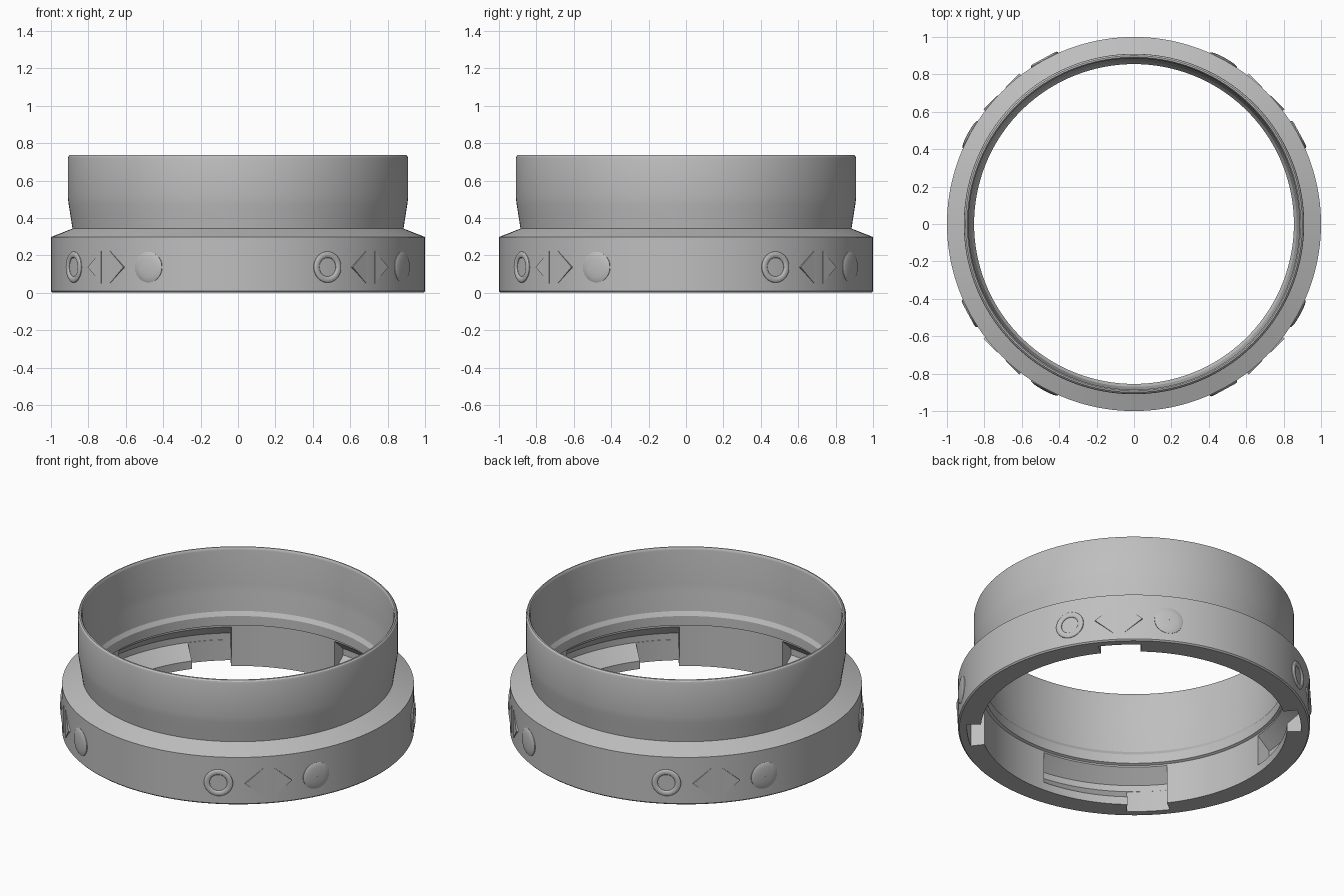
import bpy, bmesh
from math import radians, sin, cos, pi
from mathutils import Matrix

if "Cube" in bpy.data.objects:
    bpy.data.objects.remove(bpy.data.objects["Cube"])

grey = bpy.data.materials.new("plain_grey")
grey.use_nodes = True
grey.diffuse_color = (0.52, 0.52, 0.52, 1)
grey.node_tree.nodes["Principled BSDF"].inputs["Base Color"].default_value = (0.52, 0.52, 0.52, 1)


def make(name, bm):
    bmesh.ops.recalc_face_normals(bm, faces=bm.faces)
    mesh = bpy.data.meshes.new(name)
    bm.to_mesh(mesh)
    bm.free()
    mesh.materials.append(grey)
    obj = bpy.data.objects.new(name, mesh)
    bpy.context.collection.objects.link(obj)
    return obj


def activate(obj):
    bpy.ops.object.select_all(action='DESELECT')
    obj.select_set(True)
    bpy.context.view_layer.objects.active = obj


def smooth(obj):
    activate(obj)
    bpy.ops.object.shade_smooth_by_angle(angle=radians(25))


def lathe(name, profile, start=0, end=360, steps=160):
    """Turn a closed (radius, height) profile about z, fully or as a capped sector."""
    bm = bmesh.new()
    full = end - start == 360
    rings = []
    for i in range(steps if full else steps + 1):
        a = radians(start + (end - start) * i / steps)
        rings.append([bm.verts.new((r * cos(a), r * sin(a), z)) for r, z in profile])
    n = len(profile)
    for i in range(steps):
        p, q = rings[i], rings[(i + 1) % len(rings)]
        for j in range(n):
            k = (j + 1) % n
            bm.faces.new((p[j], q[j], q[k], p[k]))
    if not full:
        bm.faces.new(rings[0])
        bm.faces.new(rings[-1])
    return make(name, bm)


def outward(angle):
    """Frame on the skirt wall: local x along the rim, y up, z outward."""
    a = radians(angle)
    frame = Matrix(((-sin(a), 0, cos(a)), (cos(a), 0, sin(a)), (0, 1, 0))).to_4x4()
    return Matrix.Translation((cos(a), sin(a), 0.137)) @ frame


# Ring body: wide skirt, sloped shoulder, collar and inner lip
body = lathe("adapter_ring", [
    (0.87, 0), (0.992, 0), (1, 0.008), (1, 0.298), (0.885, 0.343),
    (0.897, 0.42), (0.905, 0.47), (0.91, 0.51), (0.91, 0.718), (0.907, 0.729), (0.9, 0.736),
    (0.892, 0.737), (0.887, 0.73), (0.885, 0.72), (0.885, 0.51), (0.88, 0.46),
    (0.87, 0.345), (0.855, 0.32), (0.855, 0.262), (0.87, 0.255)])

# Four bayonet slots: a sloped groove, open to the bottom at one end
groove = [(0.862, 0.05), (0.87, 0.05), (0.95, 0.13), (0.95, 0.17), (0.87, 0.245), (0.862, 0.245)]
entry = [(0.862, -0.02), (0.949, -0.02), (0.949, 0.15), (0.862, 0.15)]
for diagonal in (45, 135, 225, 315):
    for profile, low, high in ((groove, -7.5, 41), (entry, -7.4, 7.5)):
        cutter = lathe("slot_cutter", profile, diagonal + low, diagonal + high, 20)
        cutter.hide_render = True
        mod = body.modifiers.new("slot", 'BOOLEAN')
        mod.operation = 'DIFFERENCE'
        mod.solver = 'EXACT'
        mod.object = cutter
        activate(body)
        bpy.ops.object.modifier_apply(modifier=mod.name)
        bpy.data.objects.remove(cutter)
smooth(body)

# Raised marks on the skirt: ring, two arrowheads and a domed button per quarter
ring_profile = [(0.05, -0.02), (0.083, -0.02), (0.083, 0.001), (0.079, 0.006),
                (0.072, 0.009), (0.061, 0.009), (0.054, 0.006), (0.05, 0.001)]
dome_profile = [(0.001, -0.02), (0.082, -0.02), (0.082, 0.001), (0.074, 0.005),
                (0.055, 0.009), (0.03, 0.011), (0.001, 0.012)]
for i, diagonal in enumerate((45, 135, 225, 315), 1):
    for label, profile, offset in (("raised_ring", ring_profile, -16.4),
                                   ("domed_button", dome_profile, 16.4)):
        mark = lathe(f"{label}_{i}", profile, steps=40)
        mark.data.transform(outward(diagonal + offset))
        smooth(mark)
    for label, side in (("arrow_left", -1), ("arrow_right", 1)):
        bm = bmesh.new()
        corners = [(0.032, -0.087), (0.135, 0), (0.032, 0.087)]
        base = bm.faces.new([bm.verts.new((side * x, y, -0.03)) for x, y in corners])
        top = bmesh.ops.extrude_face_region(bm, geom=[base])["geom"]
        bmesh.ops.translate(bm, vec=(0, 0, 0.032),
                            verts=[v for v in top if isinstance(v, bmesh.types.BMVert)])
        bm.transform(outward(diagonal))
        make(f"{label}_{i}", bm)
